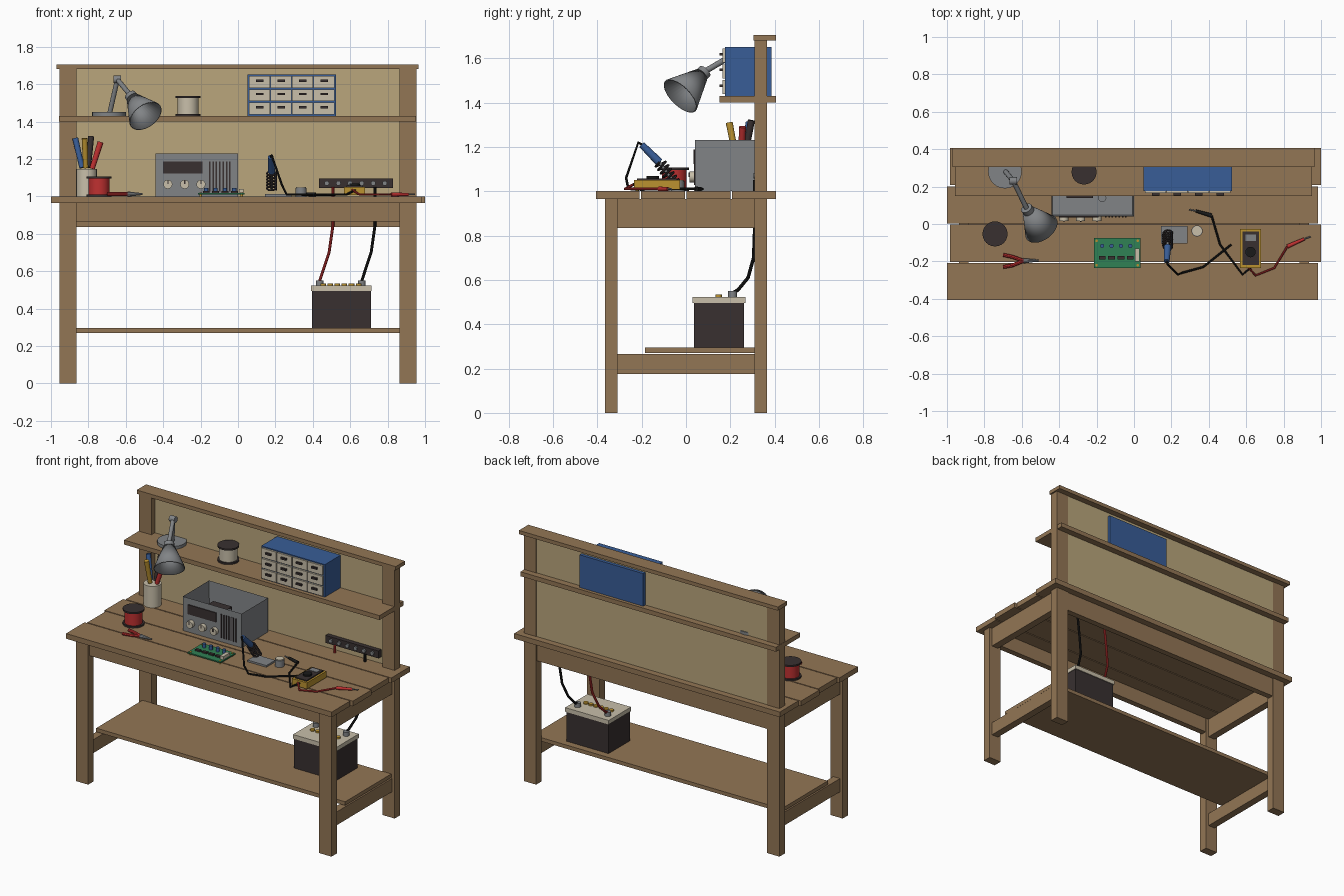
import bpy
import bmesh
import math
from mathutils import Vector

default_cube = bpy.data.objects.get("Cube")
if default_cube:
    bpy.data.objects.remove(default_cube, do_unlink=True)


def make_material(name, red_part, green_part, blue_part):
    material = bpy.data.materials.new(name)
    colour = (red_part, green_part, blue_part, 1)
    material.diffuse_color = colour
    material.use_nodes = True
    for node in material.node_tree.nodes:
        if node.type == "BSDF_PRINCIPLED":
            node.inputs["Base Color"].default_value = colour
    return material


wood = make_material("wood", .29, .18, .09)
board = make_material("pale board", .49, .38, .2)
grey = make_material("grey metal", .22, .23, .24)
cream = make_material("cream plastic", .58, .52, .4)
dark = make_material("dark plastic", .04, .03, .03)
black = make_material("black rubber", .01, .01, .01)
red = make_material("red plastic", .52, .03, .03)
blue = make_material("blue plastic", .04, .11, .31)
yellow = make_material("yellow plastic", .5, .29, .03)
green = make_material("green circuit", .03, .22, .09)


def finish(name, mesh, material, smooth=False):
    mesh.materials.clear()
    mesh.materials.append(material)
    if smooth:
        mesh.shade_smooth()
        mesh.set_sharp_from_angle(angle=math.radians(35))
    part = bpy.data.objects.new(name, mesh)
    bpy.context.collection.objects.link(part)
    return part


def box(name, material, x, y, z, hollow=None):
    """Box between pairs of limits; hollow gives wall thickness with an open top."""
    bm = bmesh.new()
    bmesh.ops.create_cube(bm, size=1)
    for vert in bm.verts:
        vert.co = [limits[0] if value < 0 else limits[1]
                   for value, limits in zip(vert.co, (x, y, z))]
    if hollow:
        bm.normal_update()
        lid = max(bm.faces, key=lambda face: face.calc_center_median().z)
        bmesh.ops.inset_individual(bm, faces=[lid], thickness=hollow)
        bmesh.ops.translate(bm, verts=lid.verts, vec=(0, 0, z[0] - z[1] + hollow))
    mesh = bpy.data.meshes.new(name)
    bm.to_mesh(mesh)
    bm.free()
    return finish(name, mesh, material)


def rod(name, material, start, end, radius, end_radius=None, caps=True, sides=24):
    """Cylinder or cone running from one point to another."""
    start, end = Vector(start), Vector(end)
    axis = end - start
    bm = bmesh.new()
    bmesh.ops.create_cone(bm, cap_ends=caps, segments=sides, radius1=radius,
                          radius2=radius if end_radius is None else end_radius,
                          depth=axis.length)
    turn = axis.to_track_quat("Z", "Y").to_matrix().to_4x4()
    turn.translation = (start + end) / 2
    bm.transform(turn)
    mesh = bpy.data.meshes.new(name)
    bm.to_mesh(mesh)
    bm.free()
    return finish(name, mesh, material, smooth=True)


def upright(name, material, x, y, bottom, top, radius):
    return rod(name, material, (x, y, bottom), (x, y, top), radius)


def wire(name, material, points, radius=.006):
    """Round cable through a list of points."""
    curve = bpy.data.curves.new(name, "CURVE")
    curve.dimensions = "3D"
    curve.bevel_depth = radius
    curve.bevel_resolution = 2
    curve.use_fill_caps = True
    spline = curve.splines.new("POLY")
    spline.points.add(len(points) - 1)
    for knot, point in zip(spline.points, points):
        knot.co = (*point, 1)
    helper = bpy.data.objects.new(name + "_path", curve)
    mesh = bpy.data.meshes.new_from_object(helper)
    bpy.data.objects.remove(helper)
    return finish(name, mesh, material, smooth=True)


# Bench frame
TOP, UNDER, SHELF = 1, .965, 1.43
INNER, OUTER = .863, .955
FRONT, BACK = -.366, .366
DEPTH = .308
for side, label in ((-1, "right"), (1, "left")):
    across = sorted((side * INNER, side * OUTER))
    rail = sorted((side * .885, side * .935))
    box(label + "_front_leg", wood, x=across, y=(FRONT, -DEPTH), z=(0, UNDER))
    box(label + "_back_post", wood, x=across, y=(DEPTH, BACK), z=(0, 1.685))
    box(label + "_side_apron", wood, x=rail, y=(-DEPTH, DEPTH), z=(.835, UNDER))
    box(label + "_stretcher", wood, x=rail, y=(-DEPTH, DEPTH), z=(.175, .265))
between = (-INNER, INNER)
box("front_apron", wood, x=between, y=(-.35, -.31), z=(.865, UNDER))
box("back_apron", wood, x=between, y=(.32, .36), z=(.835, UNDER))
box("lower_shelf", wood, x=(-.93, .93), y=(-.185, DEPTH), z=(.27, .295))

# Staggered tabletop planks
for index in range(4):
    shift = .015 * (index % 2)
    near = -.407 + .205 * index
    box(f"tabletop_plank_{index}", wood, x=(shift - 1, .985 + shift),
        y=(near, near + .198), z=(UNDER, TOP))

# Upper back
box("back_panel", board, x=between, y=(.345, .363), z=(TOP, 1.685))
box("upper_shelf", wood, x=(-.957, .952), y=(.15, .407), z=(1.4, SHELF))
box("top_cap", wood, x=(-.97, .965), y=(.305, .405), z=(1.68, 1.705))

# Drawer cabinet
box("drawer_cabinet", blue, x=(.05, .525), y=(.177, .385), z=(SHELF, 1.65))
for column in range(4):
    for row in range(3):
        left, low = .06 + column * .115, 1.438 + row * .071
        middle = left + .055
        box("drawer_front", cream, x=(left, left + .11), y=(.165, .18), z=(low, low + .063))
        box("drawer_pull", dark, x=(middle - .02, middle + .02),
            y=(.152, .17), z=(low + .032, low + .044))

# Desk lamp
elbow, neck, rim = (-.645, .23, 1.625), (-.575, .085, 1.54), (-.495, -.025, 1.43)
upright("lamp_base", grey, -.69, .28, SHELF, 1.45, .09)
rod("lamp_lower_arm", grey, (-.687, .28, 1.44), elbow, .013)
rod("lamp_upper_arm", grey, elbow, neck, .013)
rod("lamp_elbow", grey, (-.665, .23, 1.625), (-.625, .23, 1.625), .02)
rod("lamp_socket", grey, neck, Vector(neck).lerp(Vector(rim), .25), .032)
shade = rod("lamp_shade", grey, Vector(neck).lerp(Vector(rim), .15), rim,
            .035, .097, caps=False, sides=32)
shade.modifiers.new("wall", "SOLIDIFY").thickness = .006


# Wire spools
def spool(name, material, x, y, bottom, height):
    upright(name + "_core", material, x, y, bottom, bottom + height, .056)
    for level in (bottom, bottom + height - .01):
        upright(name + "_flange", dark, x, y, level, level + .011, .067)


spool("cream_spool", cream, -.267, .278, SHELF, .105)
spool("red_spool", red, -.743, -.053, TOP, .105)

# Tool cup with four handles
cup = (-.81, .245)
upright("tool_cup", cream, *cup, TOP, 1.145, .055)
for material, lean, back, height in ((blue, -.06, .04, 1.31), (yellow, -.01, -.05, 1.31),
                                     (dark, .025, .05, 1.32), (red, .075, .01, 1.29)):
    tip = Vector((cup[0] + lean, cup[1] + back, height))
    foot = Vector((cup[0] + lean * .2, cup[1] + back * .2, 1.1))
    rod("tool_handle", material, foot.lerp(tip, .25), tip, .014, .016, sides=12)

# Radio chassis with an open top
box("radio_case", grey, x=(-.44, 0), y=(.04, .32), z=(TOP, 1.23), hollow=.01)
box("radio_window", dark, x=(-.4, -.19), y=(.034, .042), z=(1.123, 1.187))
for x in (-.375, -.285, -.198):
    rod("radio_knob", cream, (x, .045, 1.064), (x, .015, 1.064), .024)
    box("knob_mark", dark, x=(x - .003, x + .003), y=(.012, .016), z=(1.065, 1.085))
for slot in range(7):
    x = -.155 + slot * .018
    box("radio_grille_slot", dark, x=(x, x + .008), y=(.036, .042), z=(1.027, 1.187))
box("radio_transformer", dark, x=(-.36, -.22), y=(.14, .25), z=(TOP, 1.14))
upright("radio_valve", grey, -.17, .14, TOP, 1.17, .022)

# Pliers
pivot = (-.59, -.197, 1.012)
for y in (-.165, -.23):
    wire("pliers_handle", red, [(-.7, y, 1.012), (-.65, y * .7 - .06, 1.012), pivot], .01)
rod("pliers_jaw", grey, pivot, (-.51, -.195, 1.012), .014, .005, sides=8)

# Circuit board
box("circuit_board", green, x=(-.214, .035), y=(-.235, -.075), z=(1.01, 1.018))
for x in (-.2, .02):
    for y in (-.22, -.09):
        upright("board_standoff", yellow, x, y, TOP, 1.02, .007)
for index in range(4):
    x = -.17 + index * .05
    upright("board_capacitor", blue, x, -.117, 1.015, 1.045, .011)
    box("board_chip", dark, x=(x - .018, x + .018), y=(-.19, -.17), z=(1.015, 1.028))
box("board_connector", cream, x=(.005, .03), y=(-.2, -.13), z=(1.015, 1.04))

# Soldering iron on a spring stand
box("iron_stand_plate", grey, x=(.145, .285), y=(-.105, -.01), z=(TOP, 1.012))
spring_low, spring_high = Vector((.18, -.05, 1.035)), Vector((.18, -.12, 1.13))
coil_axis = (spring_high - spring_low).normalized()
coil_side = Vector((1, 0, 0))
coil_up = coil_axis.cross(coil_side)
coil = []
for step in range(97):
    angle = step * math.tau / 16
    coil.append(spring_low.lerp(spring_high, step / 96)
                + (coil_side * math.cos(angle) + coil_up * math.sin(angle)) * .025)
wire("stand_spring", dark, coil, .005)
rod("iron_tip", grey, spring_low, spring_high, .007, sides=12)
rod("iron_handle", blue, spring_high, (.175, -.2, 1.21), .019, .015)
wire("iron_cable", black, [(.175, -.2, 1.21), (.18, -.215, 1.22), (.235, -.27, 1.06),
                           (.26, -.26, 1.01), (.37, -.23, 1.008), (.52, -.11, 1.008)])
upright("sponge_cup", grey, .337, -.037, TOP, 1.045, .03)
upright("sponge", cream, .337, -.037, 1.04, 1.05, .026)

# Multimeter and its probes
box("meter_case", yellow, x=(.567, .68), y=(-.235, -.027), z=(1.008, 1.05))
box("meter_face", dark, x=(.58, .667), y=(-.22, -.04), z=(1.045, 1.057))
box("meter_display", grey, x=(.595, .652), y=(-.09, -.055), z=(1.05, 1.06))
upright("meter_dial", black, .623, -.15, 1.05, 1.068, .028)
LOW = 1.01
wire("red_lead", red, [(.6, -.22, 1.04), (.65, -.275, LOW), (.75, -.235, LOW), (.82, -.12, LOW)])
rod("red_probe", red, (.82, -.12, LOW), (.91, -.08, LOW), .011, .008, sides=12)
rod("red_probe_tip", grey, (.91, -.08, LOW), (.945, -.067, LOW), .004, sides=8)
wire("black_lead", black, [(.64, -.22, 1.04), (.58, -.27, LOW), (.46, -.11, LOW), (.415, .045, LOW)])
rod("black_probe", black, (.415, .045, LOW), (.33, .07, LOW), .011, .008, sides=12)
rod("black_probe_tip", grey, (.33, .07, LOW), (.295, .077, LOW), .004, sides=8)

# Terminal strip on the back panel
box("terminal_strip", dark, x=(.433, .829), y=(.315, .346), z=(1.045, 1.095))
for index in range(6):
    x = .475 + index * .062
    rod("strip_terminal", grey, (x, .32, 1.07), (x, .305, 1.07), .013, sides=12)

# Battery with cables running up through the bench
box("battery_case", dark, x=(.395, .71), y=(.036, .262), z=(.295, .5))
box("battery_lid", cream, x=(.39, .715), y=(.03, .268), z=(.495, .523))
for index in range(6):
    upright("battery_cap", yellow, .455 + index * .038, .147, .52, .533, .015)
for label, material, x in (("red", red, .437), ("black", black, .662)):
    upright(label + "_battery_post", grey, x, .21, .52, .55, .02)
    wire(label + "_battery_cable", material,
         [(x, .21, .54), (x + .002, .235, .555), (x + .02, .28, .61), (x + .05, .305, .7),
          (x + .07, .31, .84), (x + .07, .31, 1.05)], .008)
